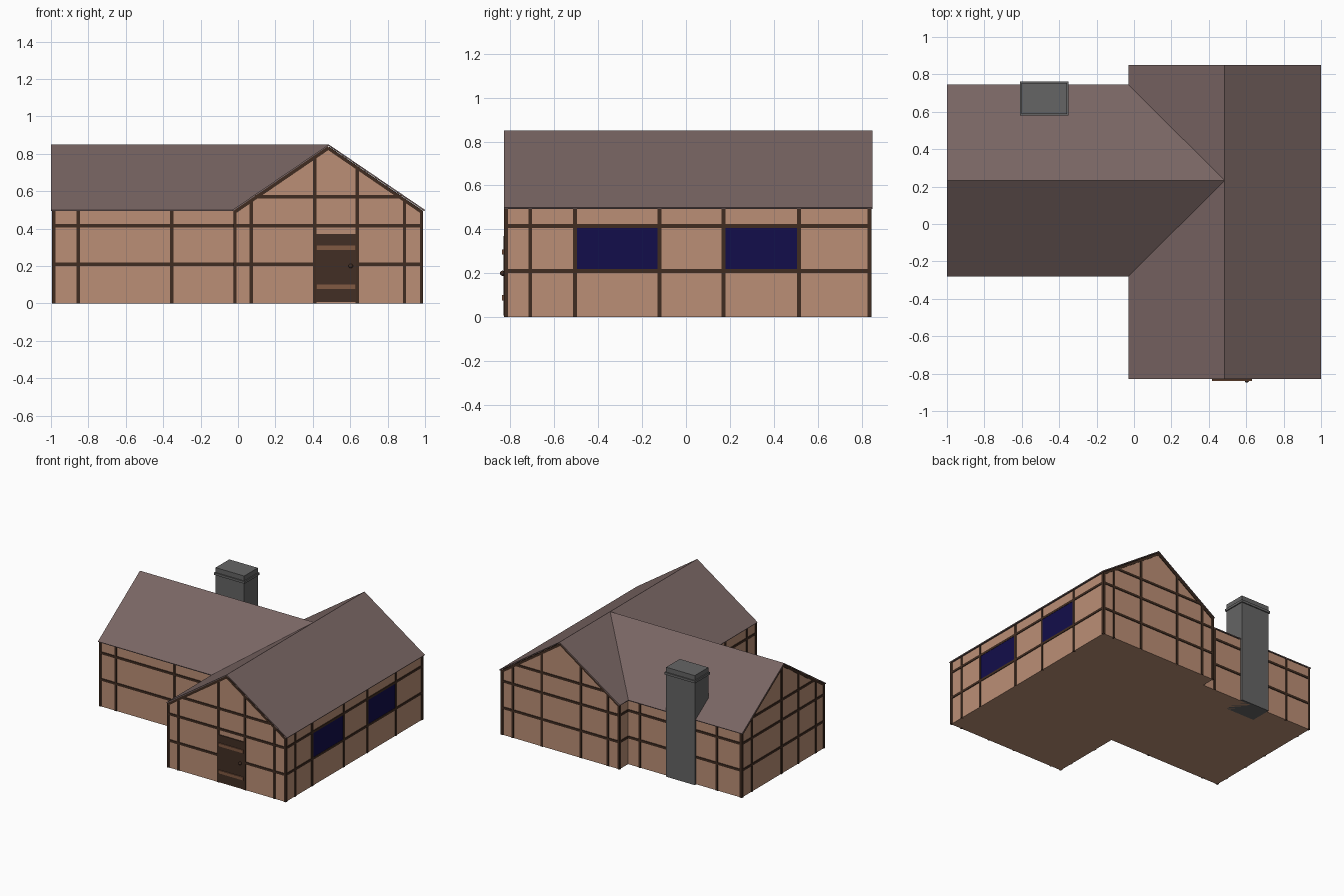
import bpy, bmesh
from mathutils import Vector, Matrix

if "Cube" in bpy.data.objects:
    bpy.data.objects.remove(bpy.data.objects["Cube"])


def material(name, rgb):
    m = bpy.data.materials.new(name)
    m.diffuse_color = (*rgb, 1)
    m.use_nodes = True
    m.node_tree.nodes["Principled BSDF"].inputs["Base Color"].default_value = m.diffuse_color
    return m


PLASTER = material("plaster", (0.50, 0.275, 0.18))
TIMBER = material("timber", (0.05, 0.025, 0.015))
ROOF = material("roof_tiles", (0.19, 0.13, 0.125))
DOOR = material("door_wood", (0.055, 0.028, 0.018))
PLANK = material("plank_wood", (0.22, 0.10, 0.055))
GLASS = material("glass", (0.006, 0.004, 0.07))
STONE = material("stone", (0.13, 0.13, 0.13))


def finish(bm, name, mat):
    bmesh.ops.recalc_face_normals(bm, faces=bm.faces)
    me = bpy.data.meshes.new(name)
    bm.to_mesh(me)
    bm.free()
    ob = bpy.data.objects.new(name, me)
    me.materials.append(mat)
    bpy.context.collection.objects.link(ob)
    return ob


def add_box(bm, lo, hi):
    lo, hi = Vector(lo), Vector(hi)
    m = Matrix.Translation((lo + hi) / 2) @ Matrix.Diagonal((*(hi - lo), 1))
    bmesh.ops.create_cube(bm, size=1, matrix=m)


def box(name, lo, hi, mat):
    bm = bmesh.new()
    add_box(bm, lo, hi)
    return finish(bm, name, mat)


def add_beam(bm, p, q, w=0.018):
    p, q = Vector(p), Vector(q)
    d = q - p
    rot = d.to_track_quat('Z', 'Y').to_matrix().to_4x4()
    m = Matrix.Translation((p + q) / 2) @ rot @ Matrix.Diagonal((w, w, d.length, 1))
    bmesh.ops.create_cube(bm, size=1, matrix=m)


# Wall extents: front-to-back wing and side wing
EAVE, RISE = 0.495, 0.343
X0, X1, Y0, Y1 = -0.02, 0.985, -0.825, 0.84
WX, WY0, WY1 = -0.99, -0.27, 0.735


def wing(name, u0, u1, v0, v1, along_y):
    """Gabled prism: profile over u, extruded along v."""
    prof = [(u0, 0), (u1, 0), (u1, EAVE), ((u0 + u1) / 2, EAVE + RISE), (u0, EAVE)]
    bm = bmesh.new()
    f = bm.faces.new([bm.verts.new((u, v0, z) if along_y else (v0, u, z)) for u, z in prof])
    ext = bmesh.ops.extrude_face_region(bm, geom=[f], use_keep_orig=True)["geom"]
    move = (0, v1 - v0, 0) if along_y else (v1 - v0, 0, 0)
    bmesh.ops.translate(bm, vec=move, verts=[g for g in ext if isinstance(g, bmesh.types.BMVert)])
    return finish(bm, name, PLASTER)


wing("main_wing_walls", X0, X1, Y0, Y1, True)
wing("side_wing_walls", WY0, WY1, WX, 0.48, False)


# Timber framing of one wall: posts, rails and gable rakes
def framing(name, axis, plane, out, u0, u1, posts, gable=False):
    plane -= out * 0.004
    mid, half = (u0 + u1) / 2, (u1 - u0) / 2
    pt = lambda u, z: (u, plane, z) if axis == 'x' else (plane, u, z)
    bm = bmesh.new()
    for u in posts:
        top = EAVE + (RISE * (1 - abs(u - mid) / half) if gable else 0)
        add_beam(bm, pt(u, 0.0), pt(u, top))
    for z in (0.21, 0.415):
        add_beam(bm, pt(u0, z), pt(u1, z))
    if gable:
        w = half * (1 - (0.57 - EAVE) / RISE)
        add_beam(bm, pt(mid - w, 0.57), pt(mid + w, 0.57))
        for u in (u0, u1):
            add_beam(bm, pt(u, EAVE - 0.008), pt(mid, EAVE + RISE - 0.008))
    return finish(bm, name, TIMBER)


framing("front_gable_timber", 'x', Y0, -1, X0, X1, [-0.016, 0.07, 0.41, 0.638, 0.89, 0.981], True)
framing("back_gable_timber", 'x', Y1, 1, X0, X1, [-0.016, 0.08, 0.31, 0.64, 0.89, 0.981], True)
framing("right_timber", 'y', X1, 1, Y0, Y1, [-0.71, -0.505, -0.12, 0.17, 0.515])
framing("inner_front_timber", 'y', X0, -1, Y0, WY0, [-0.71, -0.45])
framing("inner_back_timber", 'y', X0, -1, WY1, Y1, [])
framing("side_front_timber", 'x', WY0, -1, WX, X0, [-0.986, -0.855, -0.355])
framing("side_back_timber", 'x', WY1, 1, WX, X0, [-0.986, -0.78, -0.12])
framing("left_gable_timber", 'y', WX, -1, WY0, WY1, [-0.266, -0.17, 0.045, 0.25, 0.61, 0.731], True)

# Cross-gabled roof with two valleys meeting at the ridge junction
E, T, RX, RY = 0.5, 0.85, 0.485, 0.2325
L, R, F, B = -0.03, 1.0, -0.83, 0.85
WF, WB = -0.28, 0.745
bm = bmesh.new()
v = [bm.verts.new(p) for p in (
    (RX, RY, T), (RX, F, T), (RX, B, T), (R, F, E), (R, B, E), (L, F, E), (L, B, E),
    (L, WF, E), (L, WB, E), (-1, WF, E), (-1, WB, E), (-1, RY, T))]
for ids in ((1, 3, 4, 2, 0), (5, 1, 0, 7), (8, 0, 2, 6), (9, 7, 0, 11), (11, 0, 8, 10)):
    bm.faces.new([v[i] for i in ids])
roof = finish(bm, "roof", ROOF)
if roof.data.polygons[0].normal.z < 0:
    roof.data.flip_normals()
sol = roof.modifiers.new("thickness", 'SOLIDIFY')
sol.thickness, sol.offset = 0.008, -1

# Windows on the right wall
for i, (a, b) in enumerate(((-0.497, -0.129), (0.179, 0.507))):
    box(f"window_{i + 1}", (X1 - 0.01, a, 0.218), (X1 + 0.003, b, 0.408), GLASS)

# Door with two cross planks and a knob
box("door", (0.418, -0.832, 0.008), (0.63, -0.81, 0.37), DOOR)
for n, z in (("lower", 0.088), ("upper", 0.297)):
    box(f"door_plank_{n}", (0.418, -0.839, z - 0.012), (0.63, -0.82, z + 0.012), PLANK)
bm = bmesh.new()
bmesh.ops.create_uvsphere(bm, u_segments=12, v_segments=8, radius=0.012,
                          matrix=Matrix.Translation((0.603, -0.836, 0.2)))
knob = finish(bm, "door_knob", DOOR)
knob.data.shade_smooth()

# Chimney: shaft and thin collar below the top
bm = bmesh.new()
add_box(bm, (-0.602, 0.587, 0), (-0.358, 0.753, 0.845))
add_box(bm, (-0.61, 0.579, 0.79), (-0.35, 0.761, 0.808))
finish(bm, "chimney", STONE)
